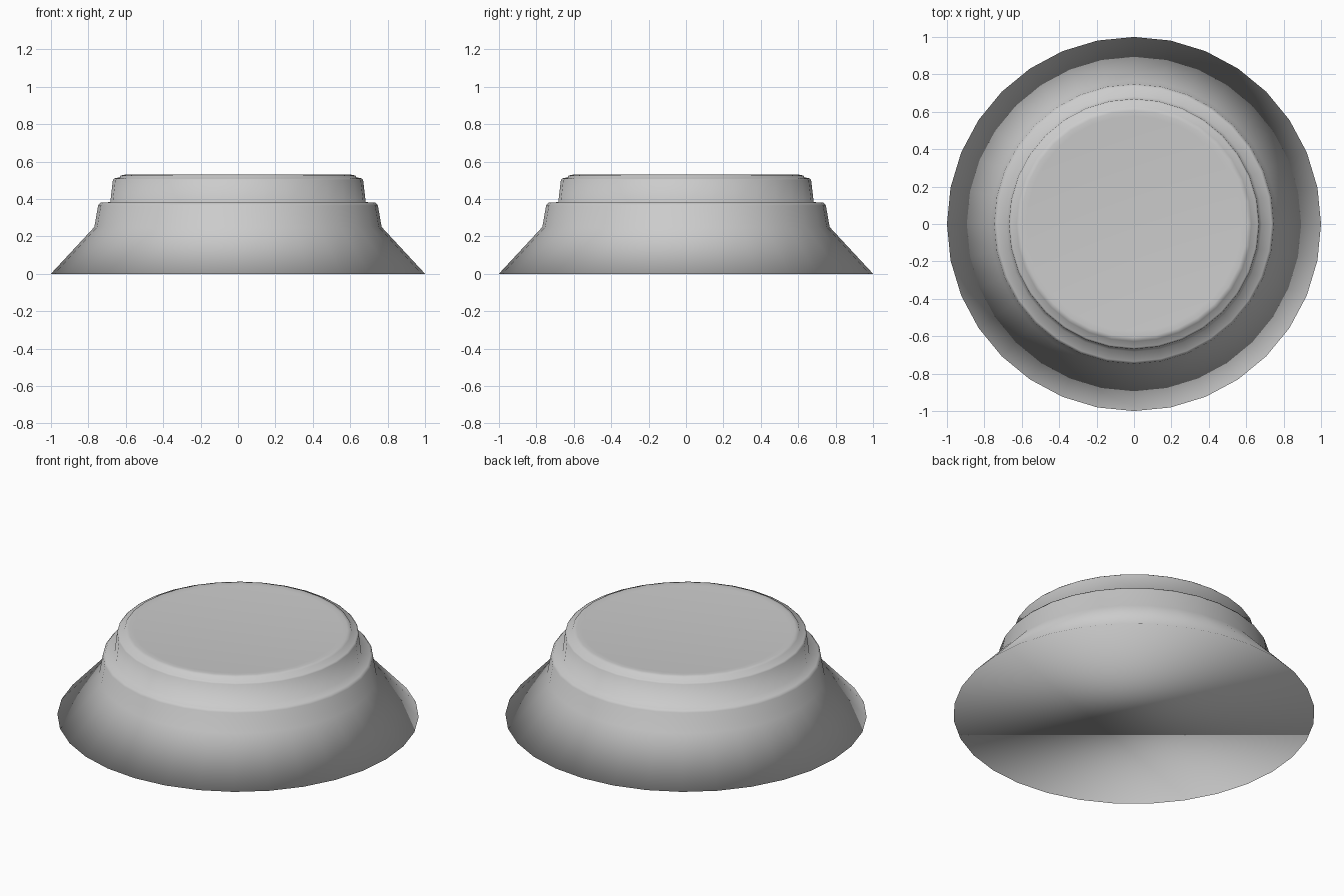
import bpy, bmesh
from math import cos, sin, pi

if "Cube" in bpy.data.objects:
    bpy.data.objects.remove(bpy.data.objects["Cube"])

SIDES = 32

# Outer profile (radius, height) from the foot up to the slightly sunken top
PROFILE = [(1.0, 0.0), (0.768, 0.25), (0.748, 0.365), (0.735, 0.38),
           (0.683, 0.383), (0.669, 0.502), (0.66, 0.51), (0.634, 0.515),
           (0.628, 0.525), (0.605, 0.53), (0.575, 0.527)]


def lathe(name, profile):
    bm = bmesh.new()
    rings = [[bm.verts.new((r * cos(2 * pi * i / SIDES), r * sin(2 * pi * i / SIDES), z))
              for i in range(SIDES)] for r, z in profile]
    for low, high in zip(rings, rings[1:]):
        for i in range(SIDES):
            j = (i + 1) % SIDES
            bm.faces.new((low[i], low[j], high[j], high[i]))
    # Closed underside and top panel
    bm.faces.new(rings[0][::-1])
    bm.faces.new(rings[-1])
    for f in bm.faces:
        f.smooth = True
    mesh = bpy.data.meshes.new(name)
    bm.to_mesh(mesh)
    bm.free()
    obj = bpy.data.objects.new(name, mesh)
    bpy.context.collection.objects.link(obj)
    return obj


# Stepped round base
lathe("stepped_round_base", PROFILE)
